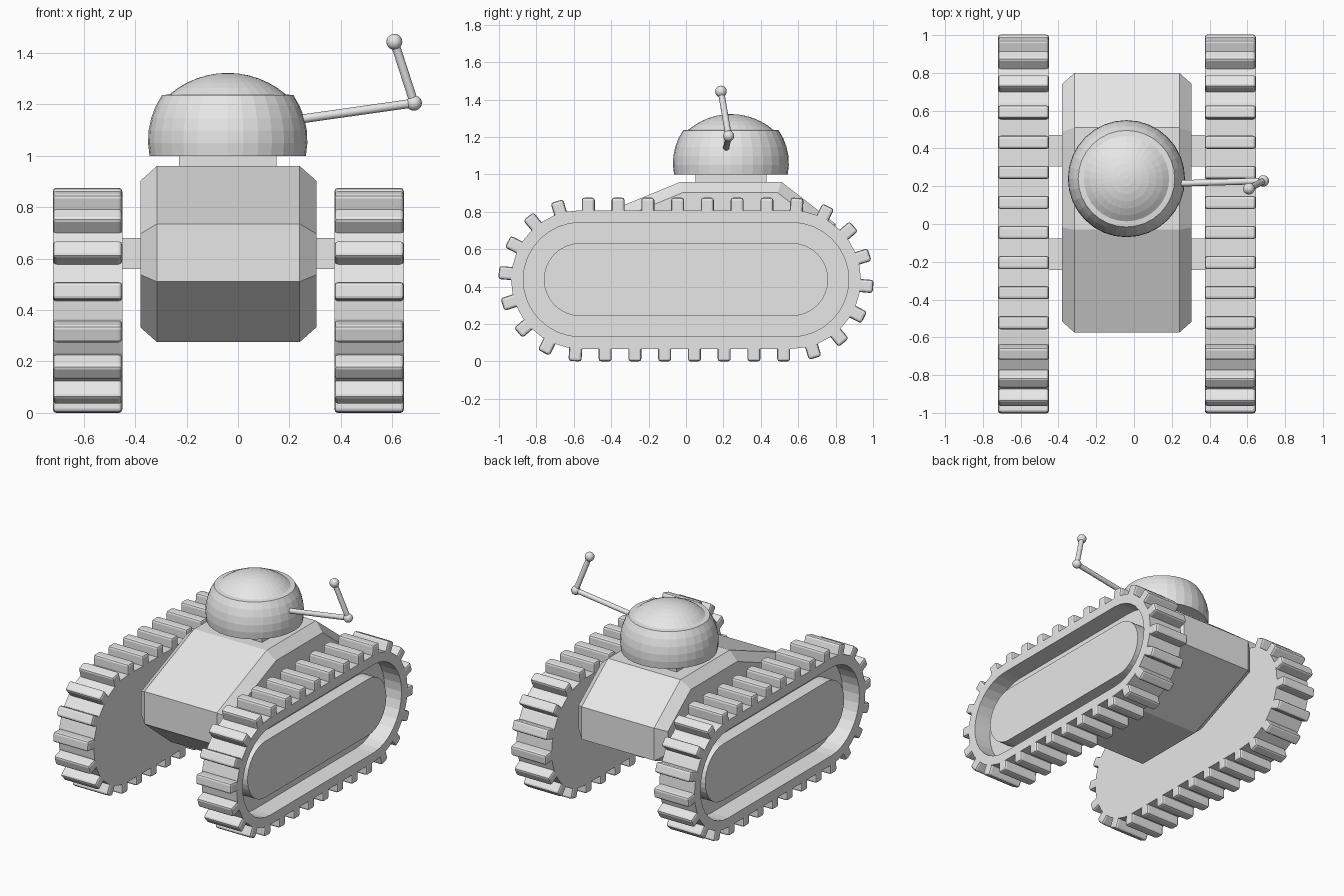
import bpy, bmesh, math
from mathutils import Vector, Matrix

if "Cube" in bpy.data.objects:
    bpy.data.objects.remove(bpy.data.objects["Cube"])

CX = -0.0375          # centre plane of hull and tracks
DOME = (-0.04, 0.24)  # turret axis

grey = bpy.data.materials.new("plain_grey")
grey.diffuse_color = (0.8, 0.8, 0.8, 1)
grey.use_nodes = True
grey.node_tree.nodes["Principled BSDF"].inputs["Base Color"].default_value = grey.diffuse_color


def finish(bm, name):
    bmesh.ops.recalc_face_normals(bm, faces=bm.faces[:])
    me = bpy.data.meshes.new(name)
    bm.to_mesh(me)
    bm.free()
    me.materials.append(grey)
    ob = bpy.data.objects.new(name, me)
    bpy.context.collection.objects.link(ob)
    return ob


def loft(name, rings):
    """Skin a series of equal-length closed loops and cap both ends."""
    bm = bmesh.new()
    vs = [[bm.verts.new(p) for p in ring] for ring in rings]
    n = len(vs[0])
    for a, b in zip(vs, vs[1:]):
        for i in range(n):
            j = (i + 1) % n
            bm.faces.new((a[i], a[j], b[j], b[i]))
    bm.faces.new(vs[0])
    bm.faces.new(vs[-1])
    return finish(bm, name)


def box(name, lo, hi):
    bm = bmesh.new()
    lo, hi = Vector(lo), Vector(hi)
    bmesh.ops.create_cube(bm, size=1, matrix=Matrix.Translation((lo + hi) / 2)
                          @ Matrix.Diagonal((*(hi - lo), 1)))
    return finish(bm, name)


def smooth(ob):
    for p in ob.data.polygons:
        p.use_smooth = len(p.vertices) < 8


def rod(name, a, b, r):
    a, b = Vector(a), Vector(b)
    bm = bmesh.new()
    rot = (b - a).to_track_quat('Z', 'Y').to_matrix().to_4x4()
    bmesh.ops.create_cone(bm, cap_ends=True, segments=16, radius1=r, radius2=r,
                          depth=(b - a).length,
                          matrix=Matrix.Translation((a + b) / 2) @ rot)
    smooth(finish(bm, name))


def ball(name, c, r):
    bm = bmesh.new()
    bmesh.ops.create_uvsphere(bm, u_segments=16, v_segments=10, radius=r,
                              matrix=Matrix.Translation(c))
    smooth(finish(bm, name))


# Hull: eight-sided side profile with chamfered flanks
prof = [Vector(p) for p in [(-0.575, 0.51), (-0.285, 0.275), (0.255, 0.275), (0.80, 0.51),
                            (0.80, 0.735), (0.51, 0.96), (-0.03, 0.96), (-0.575, 0.735)]]


def shrink(pts, d):
    out = []
    for i, p in enumerate(pts):
        e1 = (p - pts[i - 1]).normalized()
        e2 = (pts[(i + 1) % len(pts)] - p).normalized()
        n1, n2 = Vector((-e1.y, e1.x)), Vector((-e2.y, e2.x))
        out.append(p + (n1 + n2) * d / (1 + n1.dot(n2)))
    return out


inner = shrink(prof, 0.058)
loft("hull", [[(CX + x, p.x, p.y) for p in pts] for x, pts in
              [(-0.3425, inner), (-0.2775, prof), (0.2775, prof), (0.3425, inner)]])

# Tracks
ZC, YC, R_TOP = 0.4375, 0.565, 0.4375


def stadium(x, r, seg=16):
    pts = []
    for side in (1, -1):
        for i in range(seg + 1):
            a = side * math.pi / 2 - math.pi / 2 - math.pi / 2 + math.pi * i / seg
            a = -math.pi / 2 + math.pi * i / seg + (0 if side == 1 else math.pi)
            pts.append((x, side * YC + r * math.cos(a), ZC + r * math.sin(a)))
    return pts


def on_path(t, r=0.40):
    """Point (y, z offset) and outward angle at arc length t around the belt."""
    straight, arc = 2 * YC, math.pi * r
    t %= 2 * (straight + arc)
    half, t = divmod(t, straight + arc)
    if t < straight:
        y, a = YC - t, math.pi / 2
    else:
        y, a = -YC, math.pi / 2 + (t - straight) / r
    return (y, a) if half == 0 else (-y, a + math.pi)


TREADS = 30
STEP = 2 * (2 * YC + math.pi * 0.40) / TREADS
for side, label in ((-1, "left"), (1, "right")):
    x_in, x_out = CX + side * 0.4125, CX + side * 0.6825
    # Belt body with a recessed channel around a raised centre panel
    loft(label + "_track", [stadium(x, r) for x, r in
         [(x_in, 0.37), (x_out, 0.37), (x_out, 0.305), (x_out - side * 0.13, 0.305),
          (x_out - side * 0.13, 0.195), (x_out - side * 0.04, 0.195)]])
    # Bevelled tread bars
    bm = bmesh.new()
    for k in range(TREADS):
        y, a = on_path(YC + 0.045 + k * STEP)
        place = (Matrix.Translation((CX + side * 0.5475, y, ZC))
                 @ Matrix.Rotation(a, 4, 'X')
                 @ Matrix.Translation((0, R_TOP - 0.042, 0))
                 @ Matrix.Diagonal((0.27, 0.084, 0.07, 1)))
        bmesh.ops.create_cube(bm, size=1, matrix=place)
    bmesh.ops.bevel(bm, geom=bm.edges[:], offset=0.014, segments=2, profile=0.5,
                    affect='EDGES')
    finish(bm, label + "_treads")
    # Axle bars joining track to hull
    for y, end in ((-0.2425, "front"), (0.305, "rear")):
        xs = sorted((CX + side * 0.30, CX + side * 0.43))
        box(f"{label}_{end}_axle", (xs[0], y, 0.56), (xs[1], y + 0.165, 0.68))

# Turret neck
box("turret_neck", (DOME[0] - 0.19, DOME[1] - 0.19, 0.95),
    (DOME[0] + 0.19, DOME[1] + 0.19, 1.01))

# Turret: faceted lower dome, flat rim, shallow cap
outline = []
for i in range(6):
    a = math.radians(-11.2 + i * (34.5 + 11.2) / 5)
    outline.append((0.31 * math.cos(a), 1.06 + 0.31 * math.sin(a)))
CAP_R, CAP_Z = 0.348, 1.322 - 0.348
for i in range(6):
    a = math.radians(40.5 * (1 - i / 6))
    outline.append((CAP_R * math.sin(a), CAP_Z + CAP_R * math.cos(a)))
outline.append((0.004, 1.322))
loft("turret_dome", [[(DOME[0] + r * math.cos(t * math.pi / 16),
                       DOME[1] + r * math.sin(t * math.pi / 16), z) for t in range(32)]
                     for r, z in outline])

# Bent antenna
root, elbow, tip = (0.24, 0.215, 1.142), (0.685, 0.228, 1.205), (0.608, 0.187, 1.443)
rod("antenna_arm", root, elbow, 0.017)
rod("antenna_mast", elbow, tip, 0.017)
ball("antenna_elbow", elbow, 0.03)
ball("antenna_tip", tip, 0.031)
